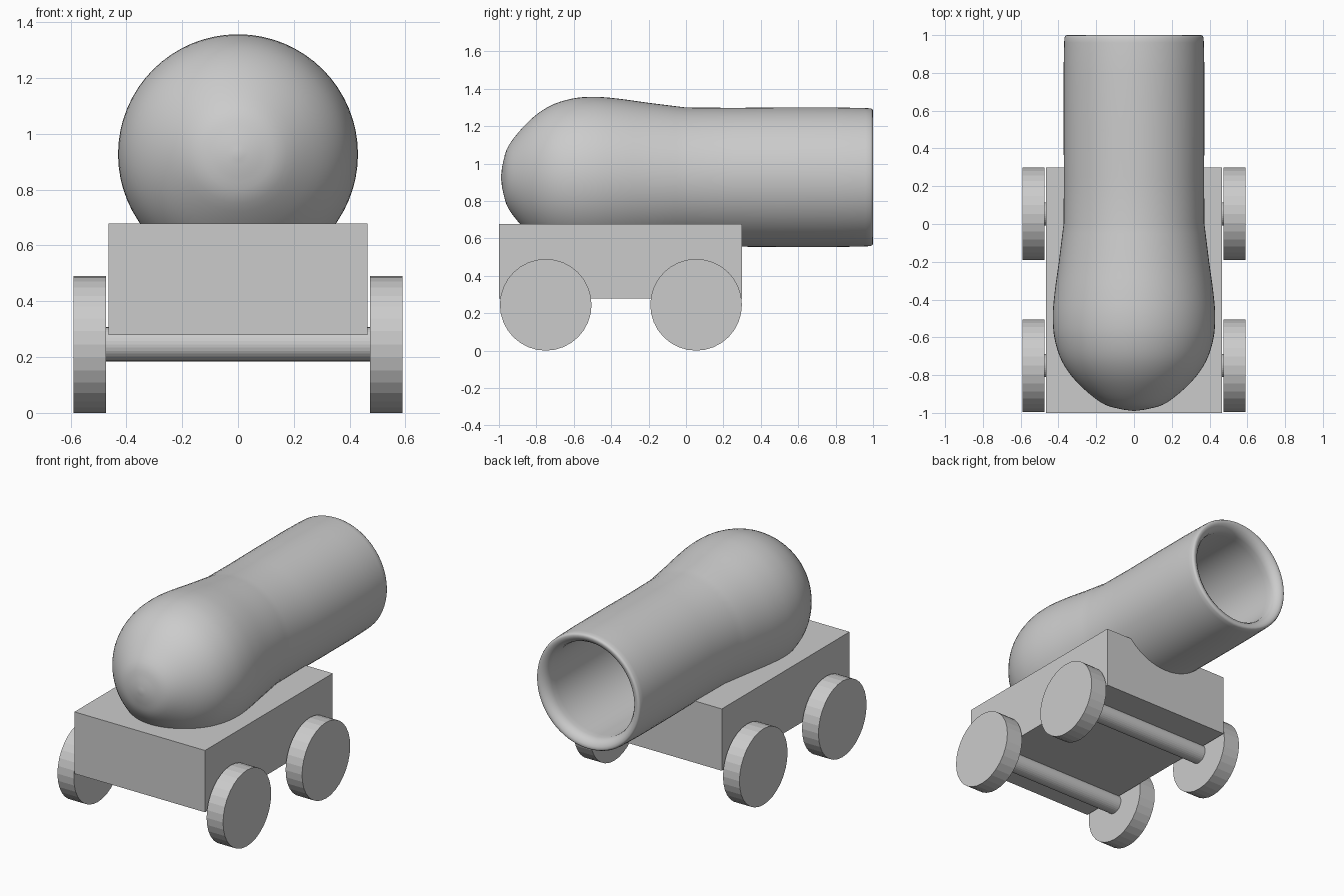
import bpy, math
from mathutils import Vector

if "Cube" in bpy.data.objects:
    bpy.data.objects.remove(bpy.data.objects["Cube"])

AXIS_Z = 0.927  # height of the barrel's centre line


def catmull(pts, steps=4):
    p = [Vector(q) for q in pts]
    p = [2 * p[0] - p[1]] + p + [2 * p[-1] - p[-2]]
    out = []
    for a, b, c, d in zip(p, p[1:], p[2:], p[3:]):
        for i in range(steps):
            t = i / steps
            out.append(0.5 * (2 * b + (c - a) * t + (2 * a - 5 * b + 4 * c - d) * t * t
                              + (3 * b - a - 3 * c + d) * t ** 3))
    return out + [p[-2]]


def lathe_y(name, profile, n=64):
    """Revolve (y, radius) points round the barrel axis; both ends are poles."""
    verts = [(0, profile[0][0], 0)]
    for y, r in profile[1:-1]:
        verts += [(r * math.cos(2 * math.pi * i / n), y, r * math.sin(2 * math.pi * i / n))
                  for i in range(n)]
    verts.append((0, profile[-1][0], 0))
    last, rings, faces = len(verts) - 1, len(profile) - 2, []
    for i in range(n):
        j = (i + 1) % n
        faces.append((0, 1 + i, 1 + j))
        for k in range(rings - 1):
            a, b = 1 + k * n, 1 + (k + 1) * n
            faces.append((a + i, b + i, b + j, a + j))
        a = 1 + (rings - 1) * n
        faces.append((a + i, last, a + j))
    me = bpy.data.meshes.new(name)
    me.from_pydata(verts, [], faces)
    ob = bpy.data.objects.new(name, me)
    ob.location.z = AXIS_Z
    bpy.context.collection.objects.link(ob)
    bpy.ops.object.select_all(action='DESELECT')
    bpy.context.view_layer.objects.active = ob
    ob.select_set(True)
    bpy.ops.object.shade_smooth_by_angle(angle=math.radians(50))
    return ob


def cylinder(name, r, length, loc, rot, n=32):
    bpy.ops.mesh.primitive_cylinder_add(vertices=n, radius=r, depth=length,
                                        location=loc, rotation=rot)
    ob = bpy.context.object
    ob.name = name
    return ob


# Barrel: bulbous breech, straight tube, rounded lip and hollow bore
breech = catmull([(-0.99, 0), (-0.978, 0.08), (-0.945, 0.175), (-0.84, 0.30),
                  (-0.73, 0.38), (-0.61, 0.42), (-0.49, 0.43), (-0.36, 0.42),
                  (-0.2, 0.398), (0.0, 0.373)])
tube = [(0.25, 0.371), (0.5, 0.373), (0.8, 0.373), (0.96, 0.370), (0.987, 0.368),
        (0.997, 0.363), (1.0, 0.354), (0.997, 0.340), (0.985, 0.322), (0.965, 0.308),
        (0.94, 0.302), (0.9, 0.302), (0.5, 0.305), (-0.1, 0.305), (-0.1, 0)]
lathe_y("barrel", [tuple(q) for q in breech] + tube)

# Carriage block, cleared where the bore passes through it
bpy.ops.mesh.primitive_cube_add(size=1, location=(0, -0.35, 0.479))
carriage = bpy.context.object
carriage.name = "carriage"
carriage.scale = (0.93, 1.30, 0.398)
cutter = cylinder("bore_clearance", 0.34, 0.6, (0, 0.1, AXIS_Z), (math.pi / 2, 0, 0), 64)
cutter.hide_render = True
cutter.hide_viewport = True
cut = carriage.modifiers.new("bore_clearance", 'BOOLEAN')
cut.operation = 'DIFFERENCE'
cut.solver = 'EXACT'
cut.object = cutter

# Axles and wheels
for end, y in (("front", -0.75), ("rear", 0.054)):
    cylinder(end + "_axle", 0.061, 0.98, (0, y, 0.246), (0, math.pi / 2, 0))
    for side, s in (("left", -1), ("right", 1)):
        cylinder(f"{end}_{side}_wheel", 0.245, 0.117, (s * 0.5315, y, 0.245),
                 (0, math.pi / 2, 0))
